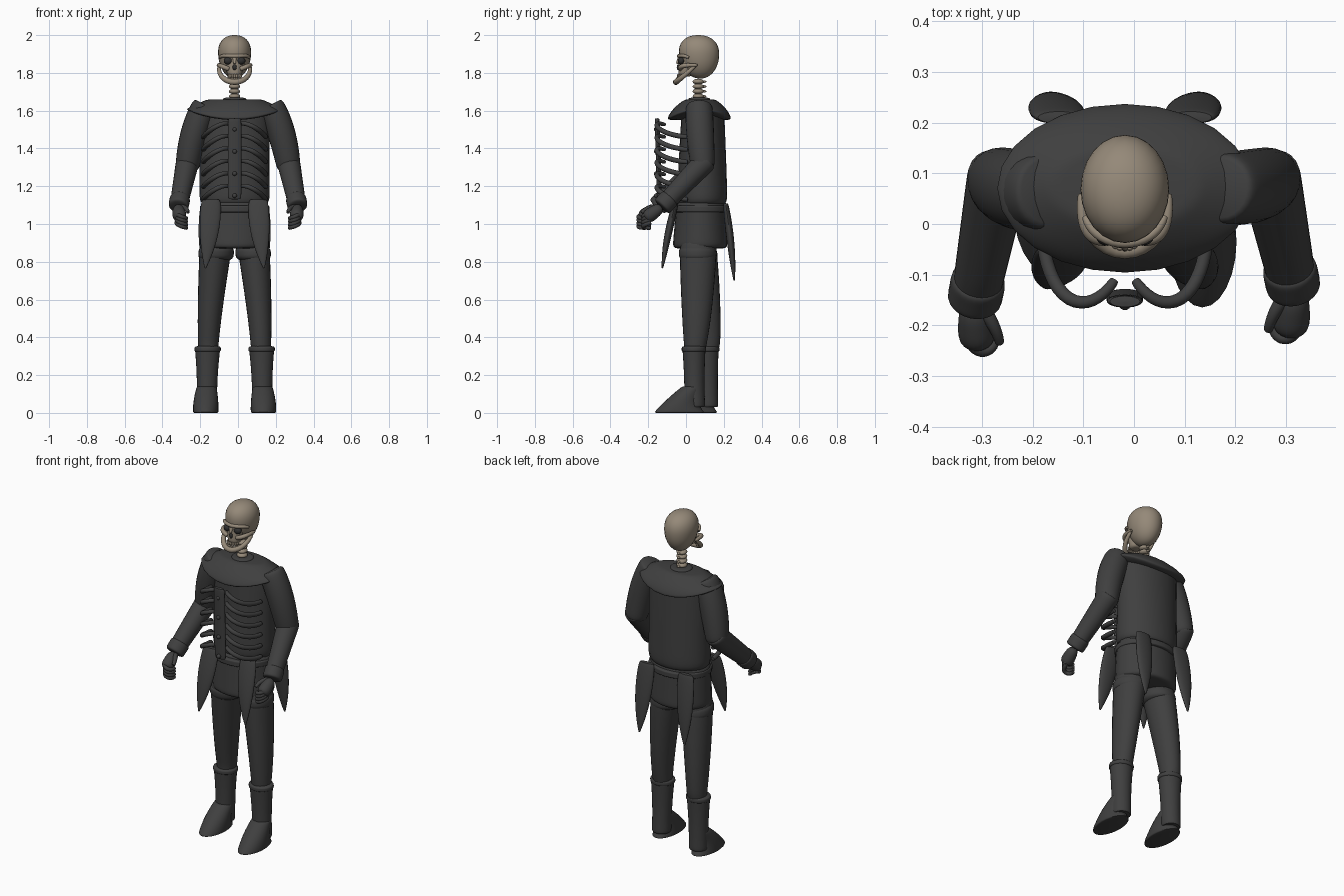
import bpy, bmesh, math
from mathutils import Vector, Matrix

if "Cube" in bpy.data.objects:
    bpy.data.objects.remove(bpy.data.objects["Cube"])

CENTRE = Vector((-0.018, 0, 0))  # the body stands slightly off centre
SEGMENTS = 24
parts = []


def material(name, red, green, blue):
    colour = (red, green, blue, 1)
    m = bpy.data.materials.new(name)
    m.use_nodes = True
    m.diffuse_color = colour
    m.node_tree.nodes["Principled BSDF"].inputs["Base Color"].default_value = colour
    return m


CLOTH = material("charcoal cloth", .05, .05, .05)
BONE = material("old bone", .3, .25, .19)
HOLLOW = material("socket black", .03, .03, .03)


def add_object(name, bm, mat):
    bmesh.ops.recalc_face_normals(bm, faces=bm.faces)
    mesh = bpy.data.meshes.new(name)
    bm.to_mesh(mesh)
    bm.free()
    mesh.materials.append(mat)
    ob = bpy.data.objects.new(name, mesh)
    bpy.context.collection.objects.link(ob)
    parts.append(ob)


def curve(*controls):
    """Bezier curve through control points of any dimension, as a function of t."""
    def at(t):
        row = [Vector(c) for c in controls]
        while len(row) > 1:
            row = [a.lerp(b, t) for a, b in zip(row, row[1:])]
        return row[0]
    return at


def centred(v):
    return v + CENTRE


def sweep(name, path, size, mat, soft, warp, upright):
    """Elliptical rings along a path; a higher soft value gives blunter ends."""
    bm = bmesh.new()
    loops, last, turn = [], None, None
    for k in range(SEGMENTS + 1):
        t = (1 - math.cos(math.pi * k / SEGMENTS)) / 2
        rounding = max(.02, (1 - abs(2 * t - 1) ** soft) ** (1 / soft))
        rx, ry = size(t) * rounding
        if upright:
            turn = Matrix.Identity(3)
        else:
            way = (path(min(1, t + .01)) - path(max(0, t - .01))).normalized()
            turn = last.rotation_difference(way) @ turn if last else way.to_track_quat('Z', 'Y')
            last = way
        ring = []
        for i in range(SEGMENTS):
            a = math.tau * i / SEGMENTS
            ring.append(bm.verts.new(warp(path(t) + turn @ Vector((rx * math.cos(a), ry * math.sin(a), 0)))))
        loops.append(ring)
    for low, high in zip(loops, loops[1:]):
        for i in range(SEGMENTS):
            bm.faces.new((low[i - 1], low[i], high[i], high[i - 1]))
    bm.faces.new(loops[0])
    bm.faces.new(loops[-1])
    add_object(name, bm, mat)


def stack(name, points, sizes, mat=CLOTH, soft=12, warp=centred):
    """Horizontal ellipses stacked along a curve."""
    sweep(name, curve(*points), curve(*sizes), mat, soft, warp, True)


def tube(name, points, radii, mat=CLOTH, soft=12, warp=centred):
    """Round tube along a curve."""
    sweep(name, curve(*points), curve(*[(r, r) for r in radii]), mat, soft, warp, False)


def blob(name, centre, size, mat):
    bm = bmesh.new()
    bmesh.ops.create_uvsphere(bm, u_segments=16, v_segments=10, radius=1,
                              matrix=Matrix.Translation(centred(Vector(centre))) @ Matrix.Diagonal((*size, 1)))
    add_object(name, bm, mat)


def arch(side, bend, middle):
    """Control points of a curve that is symmetric across the body."""
    def flip(p):
        return (-p[0], p[1], p[2])
    return side, bend, middle, flip(bend), flip(side)


def ramp(value):
    return min(1, max(0, value))


# Coat, hips and belt
stack("coat_body", [(0, .085, 1.1), (0, .09, 1.64)], [(.188, .135), (.18, .125), (.19, .11)])
stack("coat_hips", [(0, .075, .87), (0, .08, 1.12)], [(.184, .146), (.18, .13)])
stack("belt", [(0, .078, 1.06), (0, .078, 1.1)], [(.184, .15)], soft=8)


# Shoulder mantle, its rim raised over the arms
def saddle(v):
    return centred(v) + Vector((0, 0, max(0, 1.65 - v.z) * (v.x / .25) ** 2 / 2))


stack("shoulder_mantle", [(0, .07, 1.55), (0, .075, 1.66)], [(.255, .17), (.25, .16), (.15, .08)], warp=saddle)
stack("neck_ring", [(0, .07, 1.64), (0, .07, 1.67)], [(.062, .058)], soft=4)

# Button strip and the rib bars standing proud of the coat
stack("button_strip", [(0, -.14, 1.13), (0, -.153, 1.56)], [(.036, .013)])
for i in range(4):
    blob("strip_button", (0, -.158, 1.15 + .117 * i), (.012, .012, .012), CLOTH)

for s, side in ((1, "left"), (-1, "right")):
    back = s < 0

    def mirrored(v):
        return centred(Vector((s * v.x, v.y, v.z)))

    def arm_pose(v):
        # the right arm reaches further forward
        return Vector((s * v.x, v.y - back * .025 * ramp((.1 - v.y) / .2), v.z))

    def leg_pose(v):
        # the right leg stands further back
        return mirrored(v) + Vector((0, back * .07 * ramp((.87 - v.z) * 2), 0))

    for i in range(6):
        z = 1.525 - i * .066
        tube(side + "_rib", [(.02, -.11, z), (.07, -.19, z + .03), (.16, -.17, z - .05), (.165, .01, z - .065)],
             [.01, .014, .013], warp=mirrored)

    # Sleeves and cuff
    elbow, wrist = Vector((.265, .11, 1.34)), Vector((.316, -.13, 1.09))
    tube(side + "_upper_sleeve", [(.17, .07, 1.63), (.24, .07, 1.5), (.27, .09, 1.29)], [.07, .08, .062],
         warp=arm_pose)
    tube(side + "_forearm_sleeve", [elbow, wrist], [.062, .046], warp=arm_pose)
    tube(side + "_cuff", [elbow.lerp(wrist, .8), wrist], [.054], soft=6, warp=arm_pose)

    # Half-closed hand
    palm = Vector((.308, -.215, 1.03))
    tube(side + "_palm", [wrist, palm], [.03, .04], soft=3, warp=arm_pose)
    for i in range(4):
        knuckle = Vector((.325, -.185, 1.06 - i * .017))
        curl = [(0, 0, 0), (0, -.06, -.02), (-.06, -.05, -.03), (-.05, 0, -.03)]
        tube(side + "_finger", [knuckle + Vector(c) for c in curl], [.012, .01], warp=arm_pose)
    tube(side + "_thumb", [(.3, -.14, 1.09), (.27, -.18, 1.09), (.265, -.21, 1.06)], [.015, .009], warp=arm_pose)

    # Pointed coat tails
    tail = [(.05, .014), (.07, .03), (.004, .004)]
    stack(side + "_front_tail", [(.125, -.05, 1.13), (.13, -.1, .95), (.155, -.125, .765)], tail, warp=mirrored)
    stack(side + "_back_tail", [(.13, .21, 1.11), (.14, .24, .9), (.15, .255, .7)], tail, warp=mirrored)

    # Trouser leg and boot
    stack(side + "_trouser", [(.14, .045, .3), (.14, .06, .5), (.095, .065, .92)],
          [(.05, .05), (.063, .085), (.088, .1)], warp=leg_pose)
    stack(side + "_trouser_fold", [(.1, .062, .8), (.096, .062, .89)], [(.094, .1)], soft=3, warp=leg_pose)
    stack(side + "_foot", [(.153, -.035, 0), (.153, -.04, .06), (.148, .04, .14)],
          [(.067, .135), (.07, .08), (.052, .06)], soft=20, warp=leg_pose)
    stack(side + "_boot_shaft", [(.147, .046, .03), (.143, .042, .35)], [(.054, .055), (.05, .05), (.068, .062)],
          soft=20, warp=leg_pose)
    stack(side + "_boot_rim", [(.143, .042, .32), (.143, .042, .355)], [(.07, .065)], soft=4, warp=leg_pose)

    # Eye socket and cheekbone
    blob(side + "_eye_socket", (s * .034, -.025, 1.864), (.023, .018, .02), HOLLOW)
    tube(side + "_cheekbone", [(.03, -.03, 1.82), (.09, -.04, 1.845), (.085, .06, 1.84)], [.012, .014, .008], BONE,
         warp=mirrored)

# Neck vertebrae
for i in range(5):
    z = 1.65 + i * .026
    blob("neck_bone", (0, .065, z), (.03, .03, .015), BONE)
    blob("neck_spine", (0, .092, z), (.008, .016, .007), BONE)

# Skull and jaw
stack("cranium", [(0, .075, 1.77), (0, .065, 2)], [(.072, .09), (.1, .12)], BONE, soft=2.2)
stack("upper_jaw", [(0, -.005, 1.78), (0, .01, 1.9)], [(.038, .038), (.058, .046)], BONE, soft=5)
tube("brow_ridge", arch((-.078, .015, 1.88), (-.06, -.04, 1.91), (0, -.05, 1.865)), [.008, .013, .008], BONE)
tube("lower_jaw", arch((-.08, .05, 1.84), (-.1, -.03, 1.76), (0, -.12, 1.71)), [.009, .021, .009], BONE)
tube("nose_bridge", [(0, -.03, 1.885), (0, -.048, 1.848)], [.012, .006], BONE)
blob("nose_hollow", (0, -.041, 1.83), (.011, .008, .015), HOLLOW)

# Teeth set around the jaw
for i in range(-4, 5):
    x, y = .039 * math.sin(i / 4), -.039 * math.cos(i / 4)
    blob("upper_tooth", (x, y - .005, 1.783), (.006, .005, .011), BONE)
    blob("lower_tooth", (x, y - .01, 1.767), (.006, .005, .009), BONE)

# Smooth shading with crisp rims
bpy.ops.object.select_all(action='DESELECT')
for ob in parts:
    ob.select_set(True)
bpy.context.view_layer.objects.active = parts[0]
bpy.ops.object.shade_smooth_by_angle(angle=math.radians(40))
